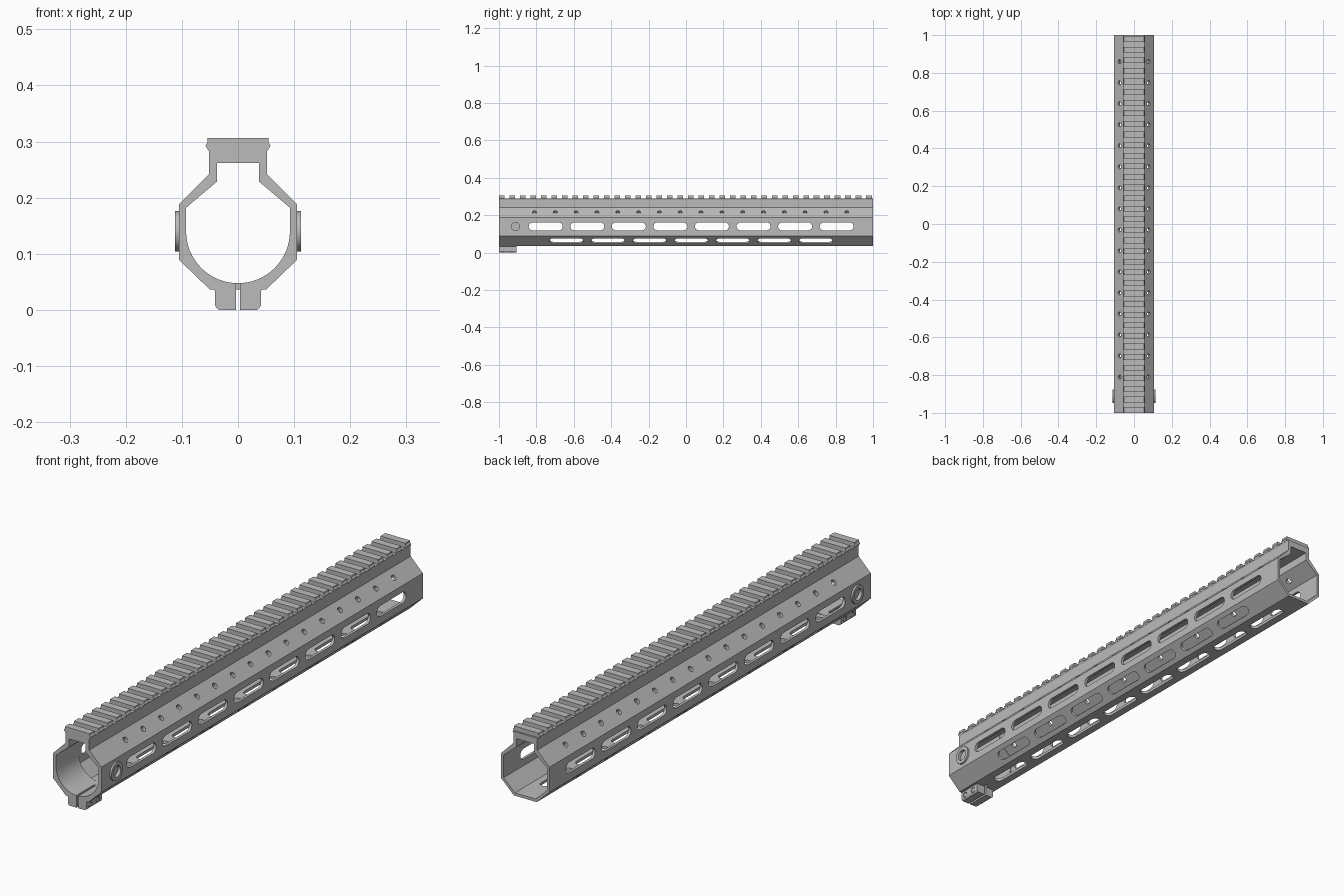
import bpy, bmesh, math
from mathutils import Matrix, Vector

if "Cube" in bpy.data.objects:
    bpy.data.objects.remove(bpy.data.objects["Cube"])

metal = bpy.data.materials.new("grey_metal")
metal.diffuse_color = (0.5, 0.5, 0.5, 1)
metal.use_nodes = True
metal.node_tree.nodes["Principled BSDF"].inputs["Base Color"].default_value = metal.diffuse_color


def frame(o, u, v, w):
    """Matrix whose columns are the local axes u, v, w at origin o."""
    m = Matrix([u, v, w]).transposed().to_4x4()
    m.translation = Vector(o)
    return m


ALONG = frame((0, 0, 0), (1, 0, 0), (0, 0, 1), (0, 1, 0))  # section in x/z, extruded in y


def prism(bm, pts, a, b, m=ALONG):
    lo = [bm.verts.new(m @ Vector((p[0], p[1], a))) for p in pts]
    hi = [bm.verts.new(m @ Vector((p[0], p[1], b))) for p in pts]
    bm.faces.new(lo)
    bm.faces.new(hi[::-1])
    n = len(pts)
    for i in range(n):
        j = (i + 1) % n
        bm.faces.new((lo[j], lo[i], hi[i], hi[j]))


def finish(bm, name):
    bmesh.ops.recalc_face_normals(bm, faces=bm.faces[:])
    me = bpy.data.meshes.new(name)
    bm.to_mesh(me)
    bm.free()
    me.materials.append(metal)
    ob = bpy.data.objects.new(name, me)
    bpy.context.collection.objects.link(ob)
    return ob


def select(ob):
    bpy.ops.object.select_all(action='DESELECT')
    ob.select_set(True)
    bpy.context.view_layer.objects.active = ob


def smooth(ob):
    select(ob)
    bpy.ops.object.shade_smooth_by_angle(angle=math.radians(30))


def cut(ob, bm):
    tool = finish(bm, "cutter")
    tool.hide_render = True
    mod = ob.modifiers.new("cut", 'BOOLEAN')
    mod.operation, mod.solver, mod.object = 'DIFFERENCE', 'EXACT', tool
    select(ob)
    bpy.ops.object.modifier_apply(modifier=mod.name)
    bpy.data.objects.remove(tool)


def mirror(half):
    return half + [(-x, z) for x, z in reversed(half) if x > 0]


def circle(r, n=24):
    return [(r * math.cos(2 * math.pi * i / n), r * math.sin(2 * math.pi * i / n)) for i in range(n)]


def capsule(length, width, n=8):
    r, h = width / 2, length / 2 - width / 2
    arc = [(-math.pi / 2 + math.pi * i / n) for i in range(n + 1)]
    right = [(h + r * math.cos(t), r * math.sin(t)) for t in arc]
    return right + [(-x, -y) for x, y in right]


def wall_frame(x, y, z, nx, nz):
    """Frame on a wall: u along the tube, w along the outward normal."""
    w = Vector((nx, 0, nz)).normalized()
    u = Vector((0, 1, 0))
    return frame((x, y, z), u, w.cross(u), w)


# Main tube: faceted section with a raised neck carrying the rail
outer = mirror([(0.05, 0.036), (0.105, 0.089), (0.105, 0.188), (0.052, 0.241),
                (0.052, 0.283), (0.055, 0.288)])
inner = mirror([(0.045, 0.047), (0.094, 0.094), (0.094, 0.183), (0.038, 0.230), (0.038, 0.262)])
body = bmesh.new()
prism(body, outer, -1, 1)
body = finish(body, "handguard_tube")

# Hollow: faceted bore, with a round-bottomed collar at the front
bm = bmesh.new()
prism(bm, inner, -0.86, 1.1)
cut(body, bm)
arc = [(0.0925 * math.sin(math.pi * i / 32), 0.14 - 0.0925 * math.cos(math.pi * i / 32))
       for i in range(17)]
bm = bmesh.new()
prism(bm, mirror(arc + [(0.0925, 0.182), (0.037, 0.229), (0.037, 0.262)]), -1.1, -0.85)
cut(body, bm)

# Accessory slots in the sides, lower slopes and floor; small holes in the upper slopes
STEP = 0.2222
slot = capsule(0.182, 0.042)
bm = bmesh.new()
for i in range(8):
    y = -0.75 + STEP * i
    for s in (-1, 1):
        prism(bm, slot, -0.03, 0.03, wall_frame(s * 0.1, y, 0.14, s, 0))
        if i < 7:
            prism(bm, capsule(0.18, 0.037), -0.025, 0.025,
                  wall_frame(s * 0.0775, y + STEP / 2, 0.0625, s * 0.69, -0.72))
    prism(bm, capsule(0.18, 0.037), -0.025, 0.025, wall_frame(0, y, 0.041, 0, -1))
for i in range(16):
    for s in (-1, 1):
        prism(bm, circle(0.011, 16), -0.03, 0.02,
              wall_frame(s * 0.0765, -0.81 + 0.1113 * i, 0.2165, s, 1))
cut(body, bm)

# Clamp slit in the collar floor, and socket recesses in the sides
bm = bmesh.new()
prism(bm, [(-0.004, 0.01), (0.004, 0.01), (0.004, 0.06), (-0.004, 0.06)], -1.1, -0.89)
cut(body, bm)
smooth(body)

# Rail teeth
bm = bmesh.new()
tooth = mirror([(0.055, 0.2875), (0.058, 0.293), (0.054, 0.299), (0.054, 0.306)])
for i in range(36):
    y = -0.985 + 0.0561 * i
    prism(bm, tooth, y - 0.015, min(y + 0.015, 1))
finish(bm, "rail_teeth")

# Clamp lugs under the collar, with screw heads
bm = bmesh.new()
for s in (-1, 1):
    lug = [(0.004, 0.0), (0.034, 0.0), (0.038, 0.003), (0.041, 0.008), (0.041, 0.034),
           (0.046, 0.038), (0.004, 0.044)]
    prism(bm, [(s * x, z) for x, z in lug], -1, -0.905)
lugs = finish(bm, "clamp_lugs")
bm = bmesh.new()
for s in (-1, 1):
    for y in (-0.978, -0.93):
        prism(bm, circle(0.011, 20), -0.008, 0.02, wall_frame(s * 0.041, y, 0.017, s, 0))
cut(lugs, bm)
smooth(lugs)
bm = bmesh.new()
for s in (-1, 1):
    for y in (-0.978, -0.93):
        prism(bm, circle(0.009, 20), -0.01, -0.001, wall_frame(s * 0.041, y, 0.017, s, 0))
smooth(finish(bm, "clamp_screws"))

# Round sling sockets on both sides: a flanged cup with a recessed centre
bm, hole = bmesh.new(), bmesh.new()
for s in (-1, 1):
    m = wall_frame(s * 0.105, -0.912, 0.14, s, 0)
    prism(bm, circle(0.036, 40), -0.008, 0.0075, m)
    prism(hole, circle(0.022, 32), -0.005, 0.02, m)
sockets = finish(bm, "sling_sockets")
cut(sockets, hole)
bm = bmesh.new()
for s in (-1, 1):
    prism(bm, circle(0.022, 32), -0.006, 0.02, wall_frame(s * 0.105, -0.912, 0.14, s, 0))
cut(body, bm)
smooth(sockets)
smooth(body)
